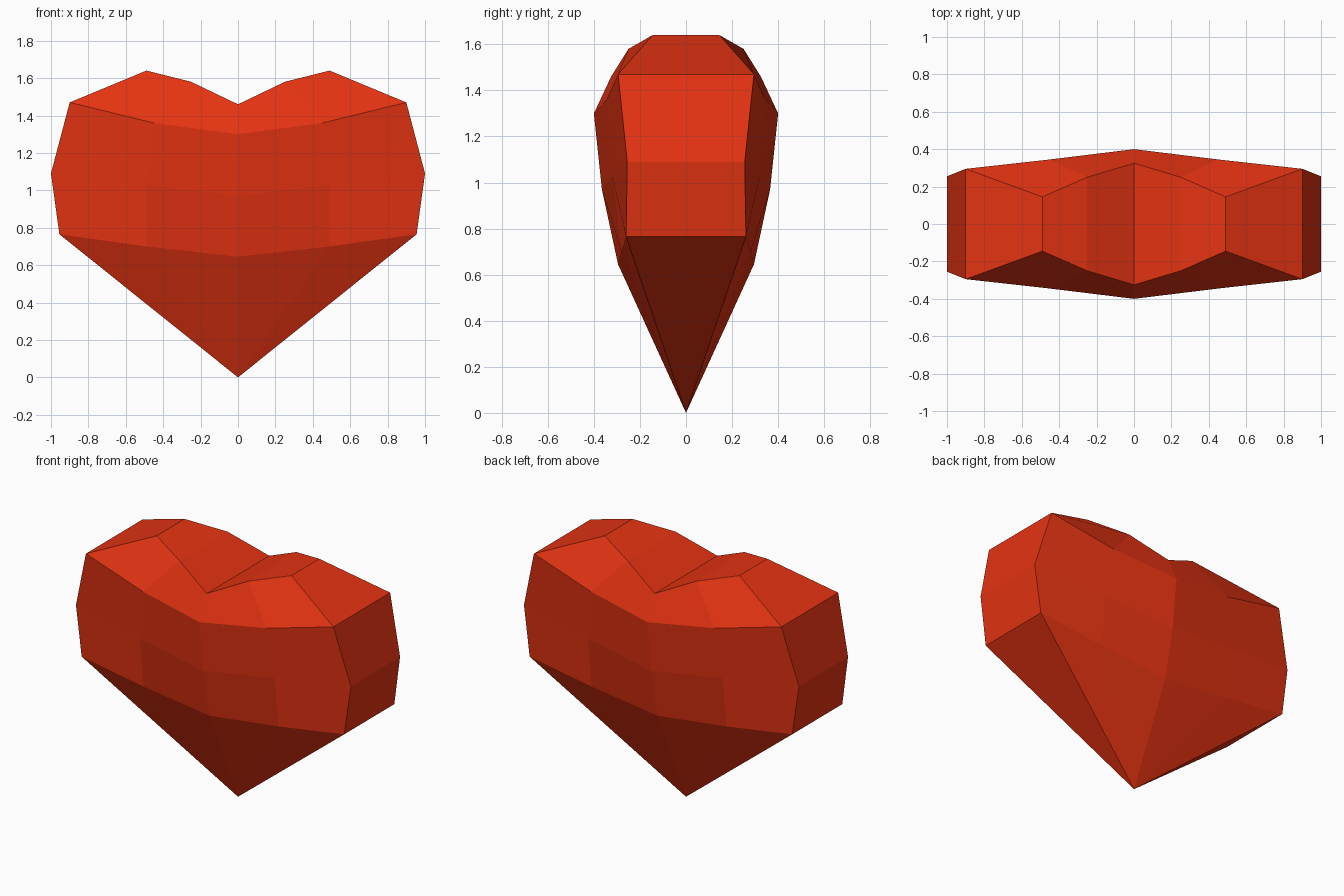
import bpy
import bmesh

cube = bpy.data.objects.get("Cube")
if cube:
    bpy.data.objects.remove(cube, do_unlink=True)

# Single flat red
red = bpy.data.materials.new("heart red")
red.use_nodes = True
colour = (0.78, 0.033, 0.006, 1.0)
red.diffuse_color = colour
bsdf = red.node_tree.nodes["Principled BSDF"]
bsdf.inputs["Base Color"].default_value = colour
bsdf.inputs["Roughness"].default_value = 0.6

# Half-heart facets: rows from top rim to waist, centre to side (x, depth, z)
ROWS = [
    [(0, .325, 1.46), (.25, .25, 1.58), (.49, .145, 1.64)],
    [(0, .40, 1.30), (.45, .345, 1.36), (.90, .295, 1.47)],
    [(0, .365, .97), (.49, .32, 1.03), (1.0, .255, 1.09)],
    [(0, .295, .645), (.49, .28, .70), (.955, .26, .765)],
]

bm = bmesh.new()
tip = bm.verts.new((0, 0, 0))


def add_face_grid(side):
    """Front or back facets of one half, closing to the bottom tip."""
    grid = [[bm.verts.new((x, side * d, z)) for x, d, z in row] for row in ROWS]
    for upper, lower in zip(grid, grid[1:]):
        for i in range(2):
            bm.faces.new((upper[i], upper[i + 1], lower[i + 1], lower[i]))
    for i in range(2):
        bm.faces.new((grid[-1][i], grid[-1][i + 1], tip))
    # Outline running along the rim and down the side
    return grid[0] + [row[-1] for row in grid[1:]]


front = add_face_grid(-1)
back = add_face_grid(1)

# Band joining the front and back outlines
for i in range(len(front) - 1):
    bm.faces.new((front[i], front[i + 1], back[i + 1], back[i]))
bm.faces.new((front[-1], tip, back[-1]))

# Mirror the half across the centre and weld the seam
half = bm.verts[:] + bm.edges[:] + bm.faces[:]
copy = bmesh.ops.duplicate(bm, geom=half)["geom"]
for v in copy:
    if isinstance(v, bmesh.types.BMVert):
        v.co.x = -v.co.x
bmesh.ops.remove_doubles(bm, verts=bm.verts[:], dist=0.0001)
bmesh.ops.recalc_face_normals(bm, faces=bm.faces[:])

mesh = bpy.data.meshes.new("heart")
bm.to_mesh(mesh)
bm.free()
mesh.materials.append(red)
heart = bpy.data.objects.new("heart", mesh)
bpy.context.collection.objects.link(heart)
